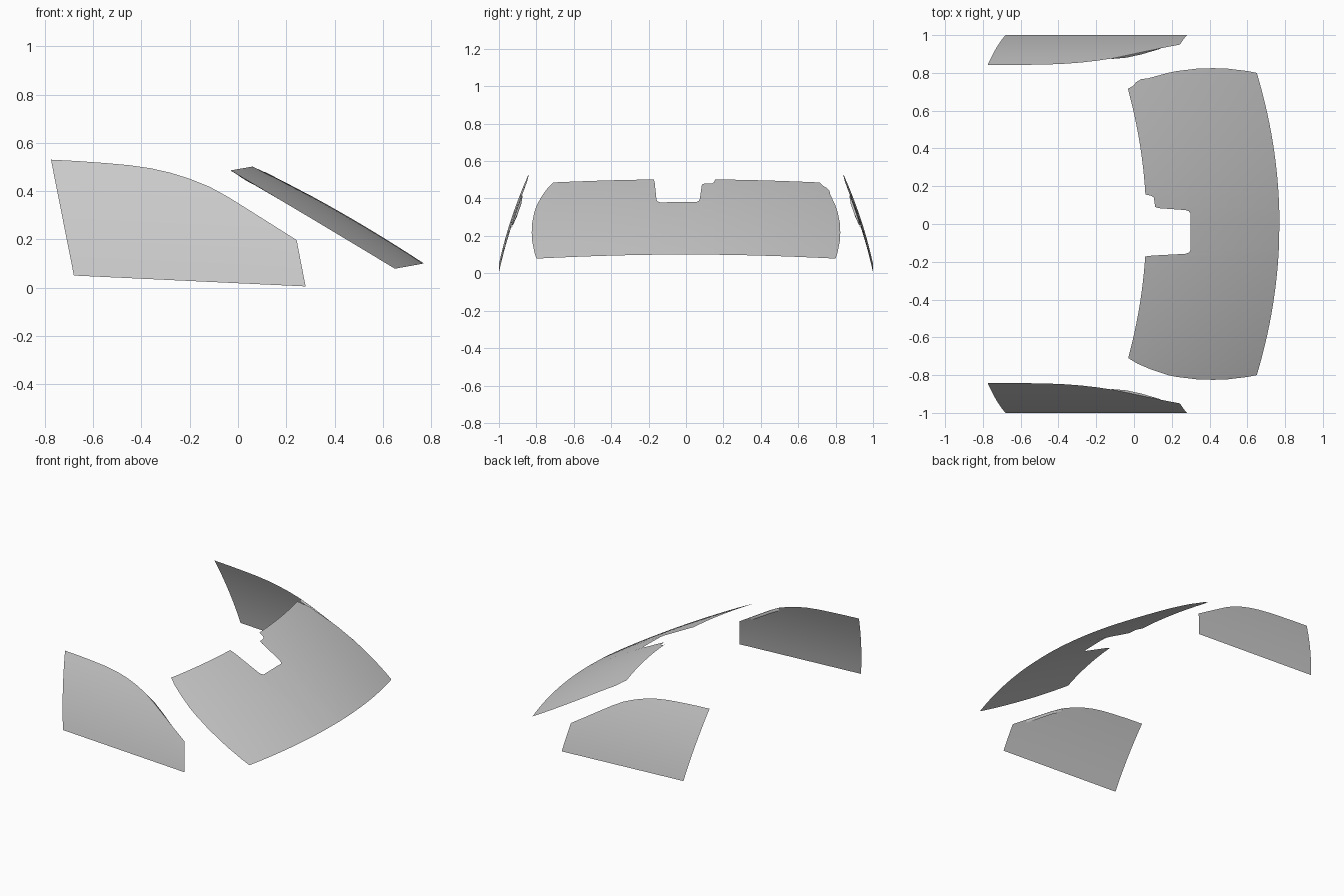
import bpy

cube = bpy.data.objects.get("Cube")
if cube:
    bpy.data.objects.remove(cube, do_unlink=True)

glass = bpy.data.materials.new("grey glass")
glass.use_nodes = True
GREY = (0.6, 0.6, 0.6, 1)
glass.diffuse_color = GREY
glass.node_tree.nodes["Principled BSDF"].inputs["Base Color"].default_value = GREY


def sheet(name, columns, flip=False):
    """Skin a list of equally long point columns into a smooth open sheet."""
    rows = len(columns[0])
    verts = [p for col in columns for p in col]
    faces = []
    for i in range(len(columns) - 1):
        for j in range(rows - 1):
            a, b = i * rows + j, (i + 1) * rows + j
            face = (a, b, b + 1, a + 1)
            faces.append(face[::-1] if flip else face)
    mesh = bpy.data.meshes.new(name)
    mesh.from_pydata(verts, [], faces)
    mesh.materials.append(glass)
    mesh.shade_smooth()
    obj = bpy.data.objects.new(name, mesh)
    bpy.context.collection.objects.link(obj)
    return obj


def lerp(a, b, t):
    return a + (b - a) * t


def span(a, b, n):
    return [lerp(a, b, i / n) for i in range(n + 1)]


# Windscreen: a double-curved surface trimmed by a front and a rear edge
def screen_point(x, y):
    crown = 0.505 - 0.57 * (x - 0.06) + 0.12 * (x - 0.06) * (0.77 - x)
    return (x, y, crown - (0.125 + 0.045 * x) * y * y)


def front_edge(y):
    if abs(y) <= 0.8:
        return 0.77 - 0.12 * (y / 0.8) ** 2
    return 0.42 + 0.23 * max(0, (0.825 - abs(y)) / 0.025) ** 0.5


def roof_edge(y):
    return 0.065 - 0.19 * y * y


right_corner = [(-0.825, 0.42), (-0.822, 0.33), (-0.81, 0.23), (-0.8, 0.18),
                (-0.77, 0.09), (-0.74, 0.02)]
left_corner = [(0.735, 0.0), (0.75, 0.01), (0.768, 0.04), (0.77, 0.07), (0.8, 0.18),
               (0.81, 0.23), (0.822, 0.33), (0.825, 0.42)]
# Mirror cut-out with rounded corners and a small step on one side
notch = [(-0.167, 0.1), (-0.158, 0.27), (-0.152, 0.29), (-0.138, 0.3), (0, 0.3),
         (0.055, 0.3), (0.068, 0.29), (0.074, 0.27), (0.084, 0.13), (0.09, 0.112),
         (0.14, 0.105), (0.15, 0.09)]
rear = (right_corner
        + [(y, roof_edge(y)) for y in span(-0.71, -0.172, 12)]
        + notch
        + [(y, roof_edge(y)) for y in span(0.156, 0.715, 12)]
        + left_corner)
sheet("windscreen", [[screen_point(x, y) for x in span(back, front_edge(y), 14)]
                     for y, back in rear], flip=True)


# Side windows: swept profile leaning inward towards the roof
def window_point(x, z, side, inset=0):
    rise = z - (0.018 - 0.047 * x)
    return (x, side * (1 - 0.217 * rise - 0.245 * rise * rise - inset), z)


top_line = [(-0.775, 0.53), (-0.66, 0.524), (-0.55, 0.516), (-0.45, 0.507),
            (-0.36, 0.494), (-0.28, 0.476), (-0.2, 0.451), (-0.12, 0.419),
            (-0.04, 0.375), (0.04, 0.325), (0.14, 0.262), (0.243, 0.197)]

for label, side in (("left", 1), ("right", -1)):
    columns = []
    for x, z in top_line:
        t = (x - top_line[0][0]) / (top_line[-1][0] - top_line[0][0])
        foot_x, foot_z = lerp(-0.68, 0.28, t), lerp(0.05, 0.005, t)
        columns.append([window_point(lerp(foot_x, x, v), lerp(foot_z, z, v), side)
                        for v in span(0, 1, 10)])
    sheet(label + "_side_window", columns, flip=side > 0)

    # Thin lip on the inner face, just under the sloping edge
    lip = []
    for x, z in top_line[7:11]:
        depth = 0.004 if x in (top_line[7][0], top_line[10][0]) else 0.013
        lip.append([window_point(x, z - 0.025, side, depth),
                    window_point(x, z - 0.004, side, depth),
                    window_point(x, z - 0.002, side)])
    sheet(label + "_window_lip", lip, flip=side > 0)
